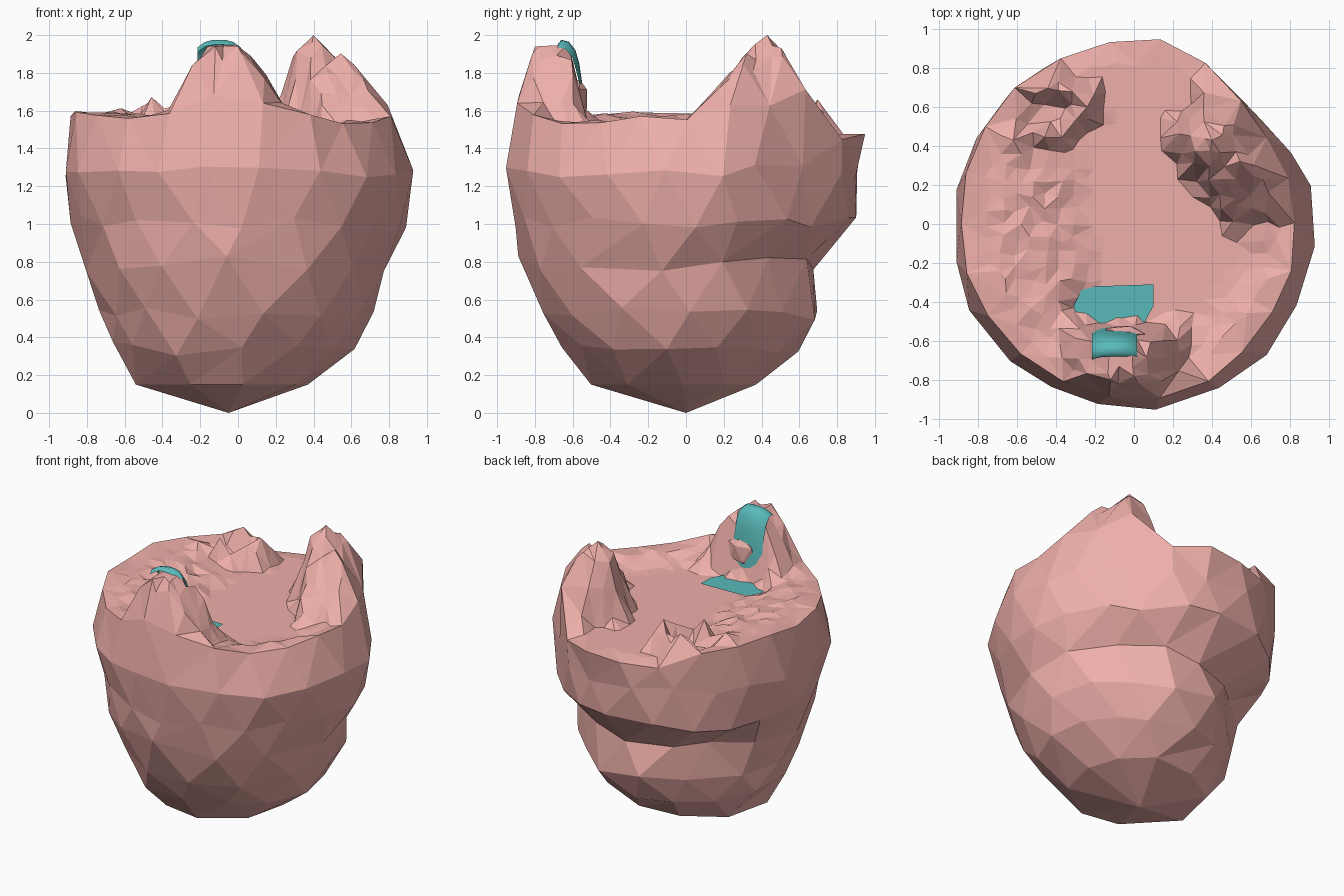
import bpy, bmesh, random
from math import cos, pi, tau, atan2, hypot, exp
from mathutils import Vector, geometry

if "Cube" in bpy.data.objects:
    bpy.data.objects.remove(bpy.data.objects["Cube"])

random.seed(7)
N = 22

def material(name, col):
    m = bpy.data.materials.new(name)
    m.diffuse_color = (*col, 1)
    m.use_nodes = True
    m.node_tree.nodes["Principled BSDF"].inputs["Base Color"].default_value = m.diffuse_color
    return m

ROCK = material("rock", (0.86, 0.43, 0.40))
WATER = material("water", (0.10, 0.49, 0.49))

def lerp(table, x):
    if x <= table[0][0]:
        return table[0][1]
    for (a, va), (b, vb) in zip(table, table[1:]):
        if x <= b:
            return va + (vb - va) * (x - a) / (b - a)
    return table[-1][1]

def add(name, bm, mat):
    me = bpy.data.meshes.new(name)
    bmesh.ops.recalc_face_normals(bm, faces=bm.faces)
    bm.to_mesh(me)
    bm.free()
    me.materials.append(mat)
    ob = bpy.data.objects.new(name, me)
    bpy.context.collection.objects.link(ob)
    return ob

# Boulder radii by height: right, back, left, front
RINGS = [(0.15, .37, .40, .57, .50), (0.34, .61, .60, .70, .65),
         (0.52, .73, .73, .73, .77), (0.79, .78, .68, .81, .88),
         (1.01, .89, .91, .87, .89), (1.28, .93, .92, .93, .96),
         (1.48, .81, .96, .87, .91)]

def bump(a, at, width):
    return exp(-((a % tau - at) / width) ** 2)

def radius(row, a):
    q = (a % tau) / (pi / 2)
    i = int(q) % 4
    f = q - int(q)
    r = row[1 + i] * (1 - f) + row[1 + (i + 1) % 4] * f
    cut = 0.17 * bump(a, 3 * pi / 4, 0.45) if row[0] < 0.9 else 0
    return r * (1 - 0.08 * bump(a, pi / 4, 0.4) - cut)

# Height of the top: flat lawn, shoulders, two peaks and a crater
PEAK_X = [(-.48, 1.5), (-.36, 1.6), (-.22, 1.85), (-.16, 1.94), (0, 1.96), (.1, 1.82), (.2, 1.7), (.3, 1.5)]
PEAK_Y = [(-.95, 1.5), (-.9, 1.66), (-.8, 1.94), (-.62, 1.95), (-.57, 1.72), (-.51, 1.5)]
TOR_X = [(.19, 1.5), (.28, 1.88), (.4, 2.0), (.47, 1.93), (.6, 1.75), (.68, 1.64), (.85, 1.5)]
TOR_Y = [(-.02, 1.5), (.1, 1.66), (.2, 1.75), (.35, 1.94), (.43, 2.0), (.5, 1.94), (.6, 1.75), (.75, 1.6), (.88, 1.5)]

def height(x, y):
    h = max(1.475, lerp([(-.75, 1.59), (-.55, 1.57), (-.2, 1.475)], x + 0.15 * y))
    if y < 0.1:
        h = max(h, lerp([(.52, 1.475), (.75, 1.57)], hypot(x - .05, y + .05)))
    if hypot((x + .1) / .27, (y + .43) / .15) < 1:
        h = 1.475
    h = max(h, min(lerp(PEAK_X, x), lerp(PEAK_Y, y)) if -.48 < x < .3 and y < -.51 else 0)
    u = x + 0.7 * min(0, y - 0.4) - 0.9 * max(0, y - 0.5)
    if u > .19 and y > -.02:
        h = max(h, min(lerp(TOR_X, u), lerp(TOR_Y, y)))
    dx, dy = x + .46, y - .57
    d = hypot((dx * .96 + dy * .26) / .24, (dy * .96 - dx * .26) / .13)
    if d < 1:
        return lerp([(.45, 1.5), (.95, 1.65)], d)
    return max(h, lerp([(1, 1.65), (1.35, 1.475)], d))

# Boulder: coarse staggered rings closed by a tip below
bm = bmesh.new()
rings = []
for k, row in enumerate(RINGS):
    ring = []
    rim = k == len(RINGS) - 1
    n = 9 if k == 0 else 14 if k < 4 else N if rim else 20
    for i in range(n):
        j = 0.05 if rim else 0.2
        a = tau * (i + 0.5 * (k % 2) + random.uniform(-j, j)) / n
        r = radius(row, a) * random.uniform(0.985, 1.02)
        x, y = r * cos(a), r * cos(a - pi / 2)
        z = height(x, y) + random.uniform(-.04, .01) if rim else row[0] + random.uniform(-.04, .04) * (k > 0)
        ring.append((a, bm.verts.new((x, y, z))))
    rings.append(ring)
tip = bm.verts.new((-.05, 0, 0))
for i in range(len(rings[0])):
    bm.faces.new((tip, rings[0][i][1], rings[0][i - 1][1]))

def stitch(lo, hi):
    # walk both rings together, always advancing the one that lags
    i = j = 0
    ang = lambda r, k: r[k % len(r)][0] + tau * (k // len(r))
    while i < len(lo) or j < len(hi):
        a, b = lo[i % len(lo)][1], hi[j % len(hi)][1]
        if j >= len(hi) or (i < len(lo) and ang(lo, i + 1) < ang(hi, j + 1)):
            i += 1
            bm.faces.new((a, lo[i % len(lo)][1], b))
        else:
            j += 1
            bm.faces.new((a, hi[j % len(hi)][1], b))

for lo, hi in zip(rings, rings[1:]):
    stitch(lo, hi)

# Top surface: jittered points triangulated inside the rim
rim = [v for _, v in rings[-1]]
pts = [v.co.xy for v in rim]
step = 0.075
for gx in range(-14, 15):
    for gy in range(-14, 15):
        x = gx * step + random.uniform(-.022, .022)
        y = gy * step + random.uniform(-.022, .022)
        if hypot(x, y) < radius(RINGS[-1], atan2(y, x)) * 0.92:
            pts.append(Vector((x, y)))
pts += [Vector(p) for p in ((.4, .43), (-.16, -.63), (-.02, -.63), (-.12, -.8), (0, -.78))]
edges = [(i, (i + 1) % N) for i in range(N)]
co, _, tris, _, _, _ = geometry.delaunay_2d_cdt(pts, edges, [], 1, 1e-5)
top = list(rim)
for p in co[N:]:
    z = height(p.x, p.y)
    if 1.64 < z < 1.9:
        z += random.uniform(-.03, .03)
    elif 1.49 < z < 1.9:
        z += random.uniform(-.015, .015)
    top.append(bm.verts.new((p.x, p.y, z)))
for t in tris:
    c = (co[t[0]] + co[t[1]] + co[t[2]]) / 3
    inside = sum((a.y > c.y) != (b.y > c.y) and c.x < (b.x - a.x) * (c.y - a.y) / (b.y - a.y) + a.x
                 for a, b in zip(pts[:N], pts[1:N] + pts[:1])) % 2
    if inside:
        bm.faces.new([top[i] for i in t])
add("rock_island", bm, ROCK)

# Pond at the foot of the front peak
bm = bmesh.new()
pond = [(-.31, -.42), (-.27, -.34), (-.2, -.32), (.1, -.31), (.1, -.42), (.04, -.53), (-.1, -.57), (-.27, -.55)]
bm.faces.new([bm.verts.new((x, y, 1.49)) for x, y in pond])
add("pond", bm, WATER)

# Waterfall: rounded sheet over the peak and down to the pond
bm = bmesh.new()
path = [(-.68, 1.95), (-.66, 1.975), (-.62, 1.965), (-.585, 1.92), (-.565, 1.85), (-.55, 1.75), (-.535, 1.62), (-.52, 1.48)]
rows = []
for y, z in path:
    row = []
    for i in range(7):
        t = i / 3 - 1
        drop = 0.04 * abs(t) ** 3
        row.append(bm.verts.new((-.1 + .115 * t, y - drop * .4, z - drop * (z > 1.8))))
    rows.append(row)
for a, b in zip(rows, rows[1:]):
    for i in range(6):
        bm.faces.new((a[i], a[i + 1], b[i + 1], b[i]))
fall = add("waterfall", bm, WATER)
for p in fall.data.polygons:
    p.use_smooth = True

# Rock ledge jutting through the fall
bm = bmesh.new()
bmesh.ops.create_icosphere(bm, subdivisions=1, radius=1)
for v in bm.verts:
    s = random.uniform(.85, 1.1)
    v.co = Vector((v.co.x * .12 * s - .05, v.co.y * .05 * s - .565, v.co.z * .12 * s + 1.66))
add("fall_ledge", bm, ROCK)
